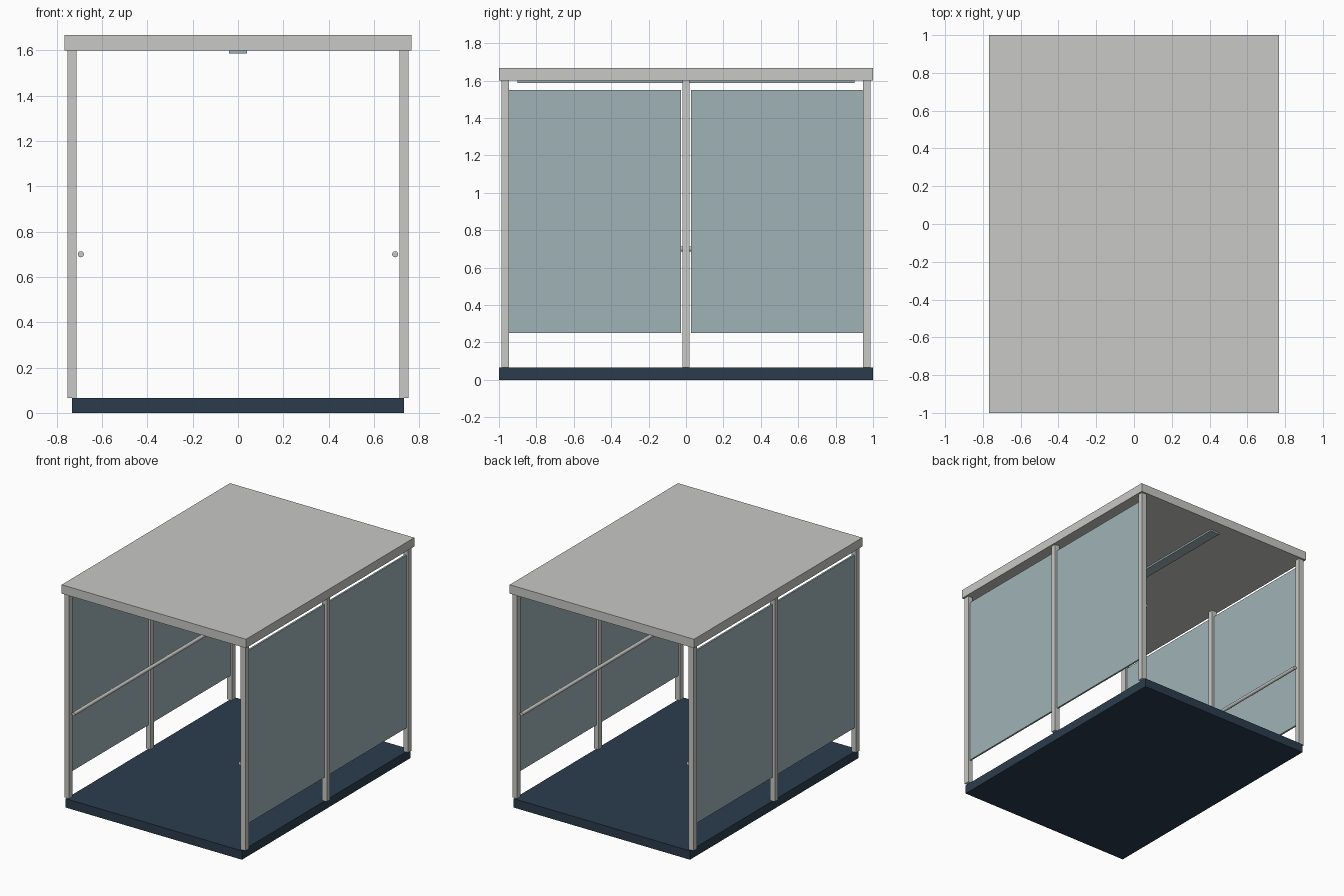
import bpy, math

if "Cube" in bpy.data.objects:
    bpy.data.objects.remove(bpy.data.objects["Cube"])


def material(name, rgb):
    m = bpy.data.materials.new(name)
    m.diffuse_color = (*rgb, 1)
    m.use_nodes = True
    m.node_tree.nodes["Principled BSDF"].inputs["Base Color"].default_value = m.diffuse_color
    return m


GREY = material("light_grey_metal", (0.58, 0.58, 0.565))
GLASS = material("pale_teal_glass", (0.35, 0.45, 0.47))
NAVY = material("dark_navy_floor", (0.024, 0.045, 0.074))


def box(name, centre, size, mat):
    bpy.ops.mesh.primitive_cube_add(size=1, location=centre)
    ob = bpy.context.object
    ob.name = name
    ob.scale = size
    bpy.ops.object.transform_apply(location=False, rotation=False, scale=True)
    ob.data.materials.append(mat)
    return ob


# Floor slab, flat roof and the ceiling light strip
box("floor", (0, 0, 0.0333), (1.4667, 2, 0.0667), NAVY)
box("roof", (0, 0, 1.6333), (1.5333, 2, 0.0667), GREY)
box("ceiling_strip", (0, 0, 1.5933), (0.08, 1.8, 0.0133), GLASS)

for side, s in (("left", -1), ("right", 1)):
    # Three square posts per side
    for place, y in (("front", -0.9667), ("middle", 0), ("back", 0.9667)):
        box(f"{side}_{place}_post", (s * 0.7333, y, 0.8333), (0.04, 0.04, 1.5333), GREY)

    # Two glass panels per side
    for place, d in (("front", -1), ("back", 1)):
        box(f"{side}_{place}_panel", (s * 0.7333, d * 0.486, 0.9), (0.0133, 0.92, 1.3), GLASS)

    # Round handrail just inside the posts
    bpy.ops.mesh.primitive_cylinder_add(vertices=24, radius=0.0133, depth=1.9333,
                                        location=(s * 0.6933, 0, 0.7),
                                        rotation=(math.pi / 2, 0, 0))
    rail = bpy.context.object
    rail.name = f"{side}_handrail"
    rail.data.materials.append(GREY)
    bpy.ops.object.shade_smooth_by_angle(angle=math.radians(40))
